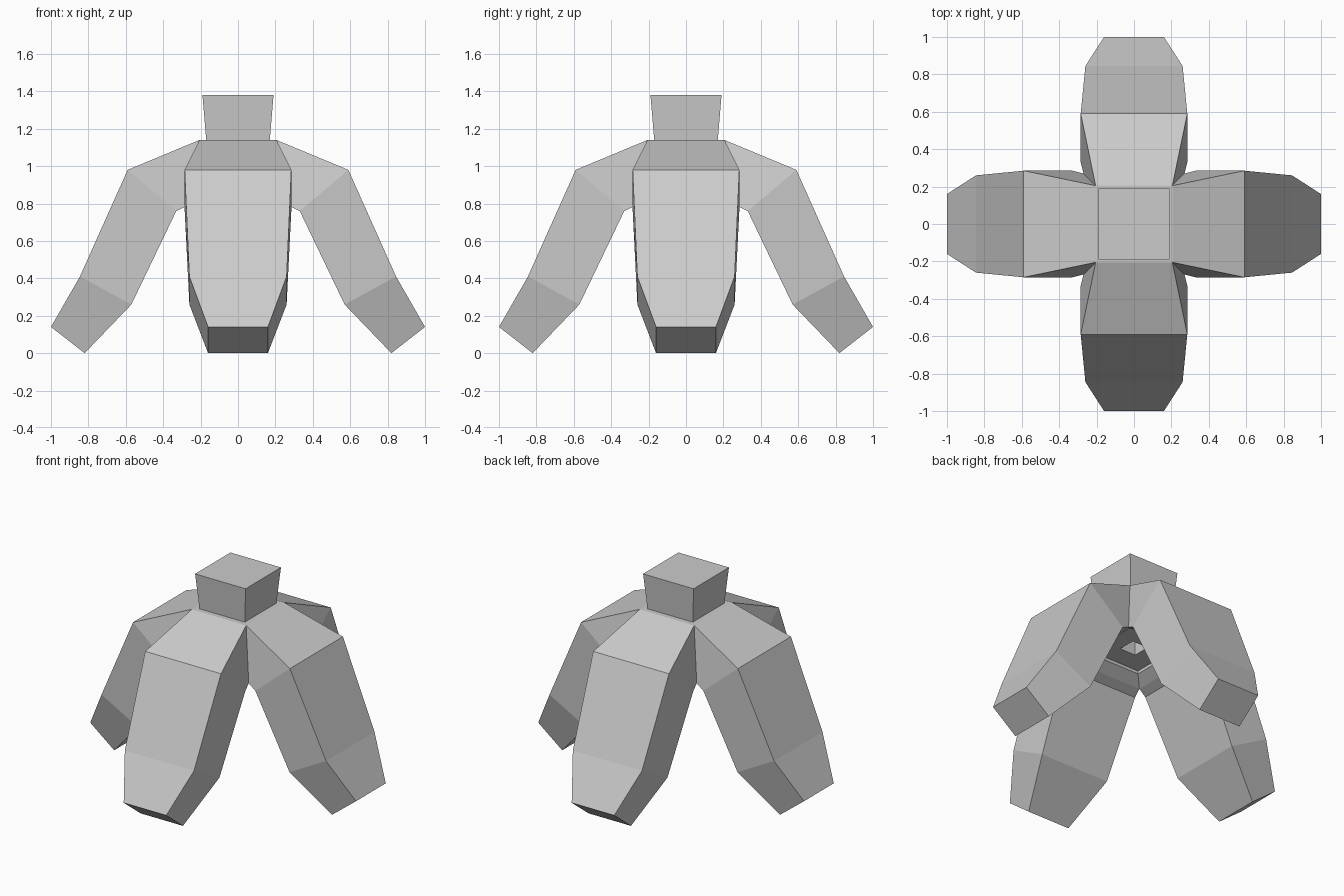
import bpy, bmesh, math
from mathutils import Matrix

cube = bpy.data.objects.get("Cube")
if cube:
    bpy.data.objects.remove(cube, do_unlink=True)

grey = bpy.data.materials.new("plain grey")
grey.use_nodes = True
tone = (0.6, 0.6, 0.6, 1)
grey.diffuse_color = tone
grey.node_tree.nodes["Principled BSDF"].inputs["Base Color"].default_value = tone


def loft(name, rings, cap_start=False, cap_end=True, angle=0.0):
    """Skin a series of four-cornered rings into one flat-shaded object."""
    bm = bmesh.new()
    loops = [[bm.verts.new(p) for p in ring] for ring in rings]
    for a, b in zip(loops, loops[1:]):
        for i in range(4):
            j = (i + 1) % 4
            bm.faces.new((a[i], a[j], b[j], b[i]))
    if cap_start:
        bm.faces.new(loops[0][::-1])
    if cap_end:
        bm.faces.new(loops[-1])
    bmesh.ops.rotate(bm, verts=bm.verts, matrix=Matrix.Rotation(angle, 3, "Z"))
    mesh = bpy.data.meshes.new(name)
    bm.to_mesh(mesh)
    bm.free()
    mesh.materials.append(grey)
    obj = bpy.data.objects.new(name, mesh)
    bpy.context.collection.objects.link(obj)
    return obj


def square(q, z):
    return [(q, q, z), (-q, q, z), (-q, -q, z), (q, -q, z)]


def section(top, bottom, top_half, bottom_half):
    """Leg cross-section from its outer and inner (x, z) points."""
    (tx, tz), (bx, bz) = top, bottom
    return [(tx, -top_half, tz), (tx, top_half, tz),
            (bx, bottom_half, bz), (bx, -bottom_half, bz)]


# Four identical bent legs around the centre
leg = [
    section((0.205, 1.14), (0.27, 0.79), 0.205, 0.27),
    section((0.59, 0.98), (0.33, 0.76), 0.285, 0.285),
    section((0.845, 0.41), (0.57, 0.26), 0.26, 0.26),
    section((1.0, 0.14), (0.82, 0.0), 0.16, 0.16),
]
for i, side in enumerate(("left", "back", "right", "front")):
    loft(side + "_leg", leg, angle=i * math.pi / 2)

# Flared neck with the flat deck around its foot
loft("neck", [square(0.205, 1.14), square(0.17, 1.14), square(0.19, 1.38)])

# Stepped recess under the body
loft("underside", [square(q, z) for q, z in
                   ((0.27, 0.79), (0.2, 0.84), (0.2, 0.86),
                    (0.06, 0.86), (0.06, 0.96))])

# Outward-facing normals: flip the underside so it faces down
for obj in bpy.context.collection.objects:
    if obj.type == "MESH" and obj.name == "underside":
        obj.data.flip_normals()
